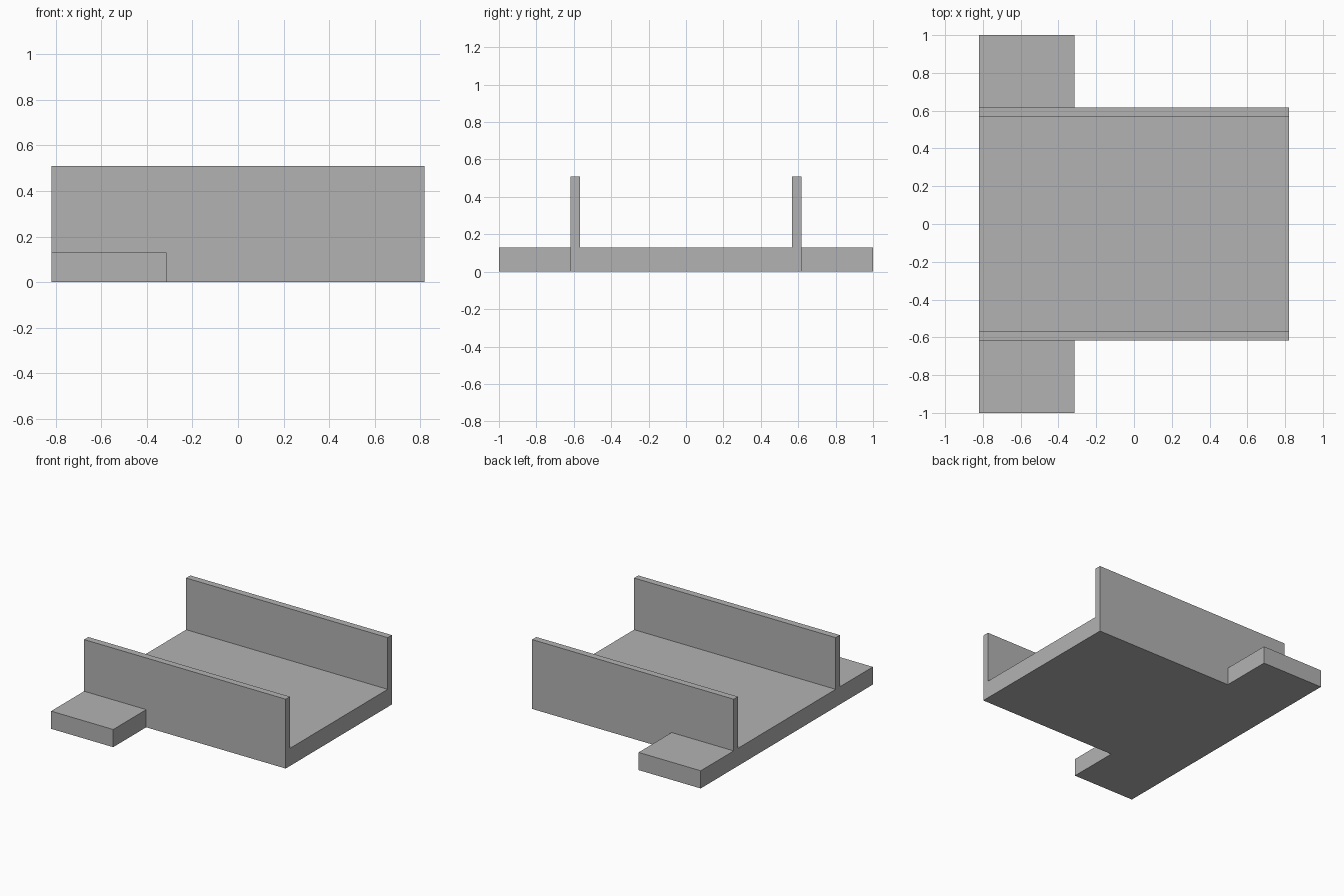
import bpy
import bmesh
from mathutils import Vector

cube = bpy.data.objects.get("Cube")
if cube:
    bpy.data.objects.remove(cube, do_unlink=True)

HALF_LENGTH = 0.82
OUTER, INNER = 0.617, 0.568    # wall faces, distance from the centre line
FLOOR_TOP, WALL_TOP = 0.13, 0.51
TAB_END_X, TAB_END_Y = -0.315, 1.0

grey = bpy.data.materials.new("plain grey")
grey.use_nodes = True
colour = (0.45, 0.45, 0.45, 1)
grey.diffuse_color = colour
grey.node_tree.nodes["Principled BSDF"].inputs["Base Color"].default_value = colour


def extrude_profile(name, points, direction, open_side=None):
    """Extrude a flat outline into a solid, optionally leaving one side open."""
    bm = bmesh.new()
    face = bm.faces.new([bm.verts.new(p) for p in points])
    result = bmesh.ops.extrude_face_region(bm, geom=[face], use_keep_orig=True)
    moved = [g for g in result["geom"] if isinstance(g, bmesh.types.BMVert)]
    bmesh.ops.translate(bm, verts=moved, vec=direction)
    bmesh.ops.recalc_face_normals(bm, faces=bm.faces)
    if open_side:
        hidden = [f for f in bm.faces if f.normal.dot(Vector(open_side)) > 0.9]
        bmesh.ops.delete(bm, geom=hidden, context="FACES_ONLY")
    mesh = bpy.data.meshes.new(name)
    bm.to_mesh(mesh)
    bm.free()
    mesh.materials.append(grey)
    obj = bpy.data.objects.new(name, mesh)
    bpy.context.collection.objects.link(obj)
    return obj


# U-shaped channel: floor with two thin upright walls
half = [(OUTER, 0), (OUTER, WALL_TOP), (INNER, WALL_TOP), (INNER, FLOOR_TOP)]
outline = half + [(-y, z) for y, z in reversed(half)]
extrude_profile("channel", [(-HALF_LENGTH, y, z) for y, z in outline],
                (2 * HALF_LENGTH, 0, 0))

# Mounting tabs at the right end, joined flush to the outside of each wall
for name, side in (("front_tab", -1), ("back_tab", 1)):
    corners = [(-HALF_LENGTH, OUTER), (TAB_END_X, OUTER),
               (TAB_END_X, TAB_END_Y), (-HALF_LENGTH, TAB_END_Y)]
    extrude_profile(name, [(x, side * y, 0) for x, y in corners],
                    (0, 0, FLOOR_TOP), open_side=(0, -side, 0))
